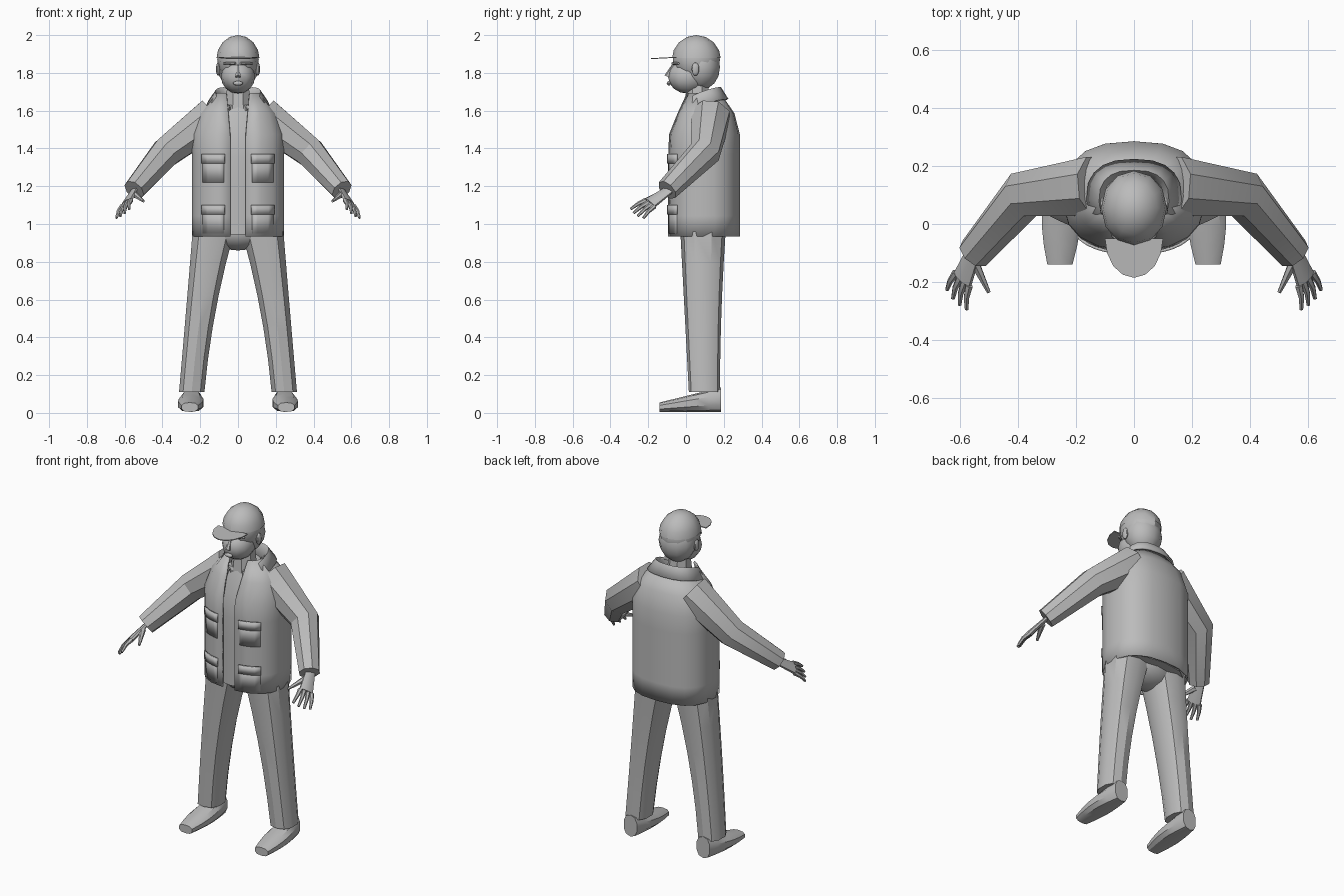
import bpy, bmesh, math
from mathutils import Vector, Matrix

if "Cube" in bpy.data.objects:
    bpy.data.objects.remove(bpy.data.objects["Cube"])

shade = .5
grey = bpy.data.materials.new("plain grey")
grey.use_nodes = True
colour = (shade, shade, shade, 1)
grey.diffuse_color = colour
grey.node_tree.nodes["Principled BSDF"].inputs["Base Color"].default_value = colour


def finish(name, bm, mirror=False, thickness=0):
    """Turn a bmesh into a shaded object, optionally mirrored and thickened."""
    bmesh.ops.recalc_face_normals(bm, faces=bm.faces)
    mesh = bpy.data.meshes.new(name)
    bm.to_mesh(mesh)
    bm.free()
    mesh.materials.append(grey)
    part = bpy.data.objects.new(name, mesh)
    bpy.context.scene.collection.objects.link(part)
    bpy.ops.object.select_all(action="DESELECT")
    part.select_set(True)
    bpy.context.view_layer.objects.active = part
    bpy.ops.object.shade_smooth_by_angle(angle=math.radians(32))
    if mirror:
        part.modifiers.new("mirror", "MIRROR")
    if thickness:
        solid = part.modifiers.new("thickness", "SOLIDIFY")
        solid.thickness, solid.offset = thickness, 0


def skin(name, rings, closed=True, **options):
    """Skin a list of point rings; closed rings get end caps."""
    bm = bmesh.new()
    rows = [[bm.verts.new(point) for point in ring] for ring in rings]
    for low, high in zip(rows, rows[1:]):
        low_next, high_next = low[1:] + low[:1], high[1:] + high[:1]
        quads = list(zip(low, low_next, high_next, high))
        for quad in quads if closed else quads[:-1]:
            bm.faces.new(quad)
    if closed:
        bm.faces.new(rows[0])
        bm.faces.new(rows[-1])
    finish(name, bm, **options)


def ball(name, centre, radii, cut_below=None):
    """Low-poly ellipsoid, mirrored when it sits off the centre line."""
    bm = bmesh.new()
    place = Matrix.Translation(centre) @ Matrix.Diagonal((*radii, 1))
    bmesh.ops.create_uvsphere(bm, u_segments=12, v_segments=8, radius=1, matrix=place)
    if cut_below:
        bmesh.ops.bisect_plane(bm, geom=bm.verts[:] + bm.edges[:] + bm.faces[:],
                               plane_co=(0, 0, cut_below), plane_no=(0, 0, 1), clear_inner=True)
    finish(name, bm, mirror=centre[0] > 0)


def limb(name, path, start, end, wide=(1, 0, 0), flat=1, sides=8):
    """Tapered tube along a path; flat squashes it across the wide direction."""
    path, rings = [Vector(point) for point in path], []
    last = len(path) - 1
    for i, point in enumerate(path):
        along = (path[min(i + 1, last)] - path[max(i - 1, 0)]).normalized()
        side = Vector(wide)
        side = (side - along * side.dot(along)).normalized()
        up = along.cross(side)
        radius = start + (end - start) * i / last
        angles = [math.tau * (k + .5) / sides for k in range(sides)]
        rings.append([point + radius * (side * math.cos(a) + up * flat * math.sin(a))
                      for a in angles])
    skin(name, rings, mirror=path[0].x > 0)


def outline(z, width, front, back, angle, centre=0):
    """Point on a rounded-box section; angle zero is the front."""
    def soften(value):
        return math.copysign(abs(value) ** .8, value)
    middle, depth = (back + front) / 2, (back - front) / 2
    return Vector((centre + width * soften(math.sin(angle)),
                   middle - depth * soften(math.cos(angle)), z))


def angle_at(x, width):
    return math.asin((x / width) ** (1 / .8))


def full_ring(z, width, front, back, centre=0, sides=12):
    return [outline(z, width, front, back, math.tau * i / sides, centre) for i in range(sides)]


def half_ring(z, width, front, back, gap, droop=0, steps=9):
    """Left half of a section, open at the front by the gap."""
    first, ring = angle_at(gap, width), []
    for i in range(steps + 1):
        angle = first + (math.pi - first) * i / steps
        point = outline(z, width, front, back, angle)
        point.z -= droop * ((1 + math.cos(angle)) / 2) ** 2
        ring.append(point)
    return ring


HEM, NECK = .935, 1.69


def steps_between(low, high, count):
    return [low + (high - low) * i / count for i in range(count + 1)]


def torso(z):
    """Half width, front and back of the jacket, and its shoulder taper."""
    taper = max(0, (z - HEM) / (NECK - HEM) - .7) / .3
    return .24 - .13 * taper ** 2, .09 * taper - .09, .28 - .1 * taper ** 2, taper


# Open jacket
jacket = []
for z in steps_between(HEM, NECK, 7):
    width, front, back, taper = torso(z)
    jacket.append(half_ring(z, width, front, back, gap=.04 + .02 * taper))
skin("jacket", jacket, closed=False, mirror=True, thickness=.01)

# Folded collar: stand, crest and fall
collar = [half_ring(1.72 if i == 1 else 1.66, .08 + .04 * i, -.02 * i, .15 + .035 * i,
                    gap=.03 + .015 * i, droop=.1) for i in range(3)]
skin("collar", collar, closed=False, mirror=True, thickness=.01)

# Pockets and flaps lying on the jacket front
def pocket(name, low, high, inset, lift):
    patch = []
    for z in (low, high):
        width, front, back, taper = torso(z)
        patch.append([outline(z, width, front, back, angle_at(x, width)) - Vector((0, lift, 0))
                      for x in steps_between(.07 + inset, .19 - inset, 4)])
    skin(name, patch, closed=False, mirror=True, thickness=.01)


for place, top in (("chest", 1.37), ("lower", 1.1)):
    pocket(place + "_pocket", top - .15, top - .02, inset=.005, lift=.003)
    pocket(place + "_flap", top - .05, top, inset=0, lift=.01)

# Shirt inside the jacket
shirt = []
for z in steps_between(HEM + .01, NECK - .06, 5):
    width, front, back, taper = torso(z)
    shirt.append(full_ring(z, width - .02, front + .02, back - .02))
skin("shirt", shirt)

# Pelvis and neck
ball("pelvis", (0, .09, .96), (.2, .12, .1))
limb("neck", [(0, .06, 1.56), (0, .06, 1.75)], start=.08, end=.06)

# Trouser legs, narrowing and spreading towards the ankle
trouser = []
for k in steps_between(0, 1, 5):
    hip = (1 - k) ** 2
    trouser.append(full_ring(.96 - .85 * k, .07 + .045 * hip, .045 * k - .03, .18 + .03 * hip,
                             centre=.13 + .115 * k + .04 * k * (1 - k), sides=10))
skin("trouser_leg", trouser, mirror=True)

# Shoes, from heel to toe
shoe = []
for k in steps_between(0, 1, 5):
    height, half = .065 - .04 * k, .045 + .025 * math.sin(math.pi * k)
    ring = full_ring(0, half, -height, height, centre=.245 + .01 * k, sides=10)
    shoe.append([(p.x, .185 - .325 * k, height + .005 + p.y) for p in ring])
skin("shoe", shoe, mirror=True)

# Sleeves
limb("sleeve", [(.13, .13, 1.57), (.38, .1, 1.38), (.55, -.1, 1.18)],
     start=.11, end=.06, wide=(0, 1, 0))

# Hands: palm, a fan of four fingers, and thumb
spread, reach = Vector((.05, .05, -.035)), Vector((.02, -.07, -.055))
knuckles = Vector((.59, -.19, 1.11))
limb("palm", [(.55, -.09, 1.18), knuckles], start=.03, end=.043, wide=spread, flat=.4)
for i, finger in enumerate(("index", "middle", "ring", "little")):
    across = spread * (i - 1.5)
    length = 1.1 if finger in ("middle", "ring") else 1
    root, tip = knuckles + across * .3, knuckles + across * .45 + reach * length
    bend = root.lerp(tip, .5) + Vector((.005, 0, .005))
    limb(finger + "_finger", [root, bend, tip], start=.014, end=.007, sides=6)
limb("thumb", [(.55, -.13, 1.16), (.5, -.235, 1.12)], start=.018, end=.007, sides=6)

# Head
skull = Vector((0, .055, 1.87))
ball("skull", skull, (.11, .125, .125))
ball("jaw", (0, .01, 1.78), (.09, .105, .09))
ball("hair", (0, .08, 1.83), (.108, .1, .12))

# Face
limb("nose", [(0, -.07, 1.84), (0, -.1, 1.78)], start=.006, end=.016, sides=6)
ball("lips", (0, -.09, 1.745), (.027, .012, .012))
limb("brow", [(.015, -.07, 1.85), (.075, -.04, 1.85)], start=.008, end=.006, sides=6)
ball("ear", (.105, .05, 1.82), (.012, .02, .035))

# Cap crown and peak
brim = 1.88
ball("cap_crown", skull, (.115, .13, .13), cut_below=brim)
arc = [math.pi * i / 8 for i in range(9)]
skin("cap_peak", [[(.1 * math.cos(a), -.05 - .135 * math.sin(a), z - .007 * math.sin(a))
                   for a in arc] for z in (brim, brim + .005)])
